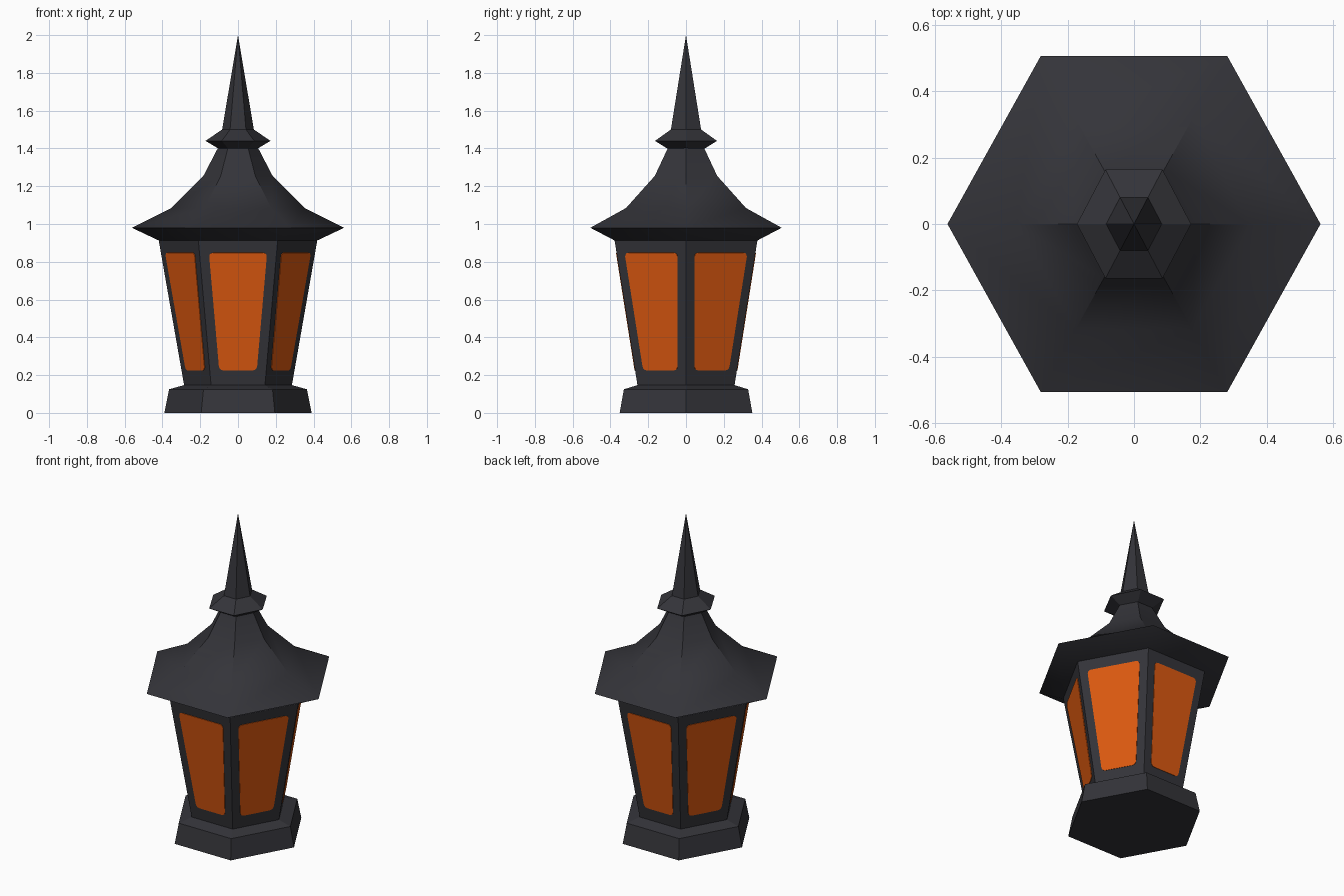
import bpy, bmesh, math
from mathutils import Vector

if "Cube" in bpy.data.objects:
    bpy.data.objects.remove(bpy.data.objects["Cube"])

def material(name, col):
    m = bpy.data.materials.new(name)
    m.diffuse_color = (*col, 1)
    m.use_nodes = True
    m.node_tree.nodes["Principled BSDF"].inputs["Base Color"].default_value = m.diffuse_color
    return m

IRON = material("dark iron", (0.034, 0.034, 0.041))
GLOW = material("amber glass", (0.72, 0.10, 0.005))

def corner(i, r, z, sy):
    a = math.radians(60 * i)
    return Vector((r * math.cos(a), r * sy * math.sin(a), z))

def finish(name, bm, mat):
    bmesh.ops.recalc_face_normals(bm, faces=bm.faces)
    me = bpy.data.meshes.new(name)
    bm.to_mesh(me)
    bm.free()
    me.materials.append(mat)
    ob = bpy.data.objects.new(name, me)
    bpy.context.collection.objects.link(ob)
    return ob

def hex_stack(name, profile, sy=1.04):
    """Six-sided solid from (radius, height) rings; radius 0 makes a tip."""
    bm = bmesh.new()
    rings = []
    for r, z in profile:
        if r == 0:
            rings.append([bm.verts.new((0, 0, z))] * 6)
        else:
            rings.append([bm.verts.new(corner(i, r, z, sy)) for i in range(6)])
    for lo, hi in zip(rings, rings[1:]):
        for i in range(6):
            j = (i + 1) % 6
            quad = [lo[i], lo[j], hi[j], hi[i]]
            bm.faces.new(list(dict.fromkeys(quad)))
    bm.faces.new(rings[0][::-1])
    if profile[-1][0]:
        bm.faces.new(rings[-1])
    return finish(name, bm, IRON)

# Solid parts, bottom to top
hex_stack("base", [(0.39, 0), (0.365, 0.125), (0.285, 0.147)])
hex_stack("lamp_body", [(0.285, 0.145), (0.42, 0.915)])
roof = hex_stack("roof", [(0.42, 0.913), (0.562, 0.98), (0.352, 1.085),
                          (0.183, 1.255), (0.105, 1.405)])
hex_stack("collar", [(0.105, 1.40), (0.172, 1.44), (0.084, 1.50)], 1.1)
hex_stack("spire", [(0.084, 1.499), (0, 2.0)], 1.1)

# Roof slopes blend softly
bpy.context.view_layer.objects.active = roof
roof.select_set(True)
bpy.ops.object.shade_smooth_by_angle(angle=math.radians(40))

# Glass panes: thin round-cornered plates on each body side
def body_radius(z):
    return 0.285 + (z - 0.145) / 0.77 * 0.135

def pane(k, z0=0.225, z1=0.848, margin=0.05, rad=0.022):
    def edge_point(i, z):
        a, b = (corner(n, body_radius(z), z, 1.04) for n in (i, i + 1))
        d = (b - a).normalized() * margin
        return a + d, b - d
    a, b = edge_point(k, z0)
    d, c = edge_point(k, z1)
    pts = [a, b, c, d]
    normal = (b - a).cross(d - a).normalized()
    bm = bmesh.new()
    loop = []
    for n, p in enumerate(pts):
        u = (pts[n - 1] - p).normalized() * rad
        v = (pts[(n + 1) % 4] - p).normalized() * rad
        for s in range(4):
            t = math.radians(30 * s)
            q = p + u * (1 - math.sin(t)) + v * (1 - math.cos(t))
            loop.append(q)
    front = [bm.verts.new(q + normal * 0.003) for q in loop]
    back = [bm.verts.new(q - normal * 0.002) for q in loop]
    bm.faces.new(front)
    bm.faces.new(back[::-1])
    for i in range(len(loop)):
        j = (i + 1) % len(loop)
        bm.faces.new([back[i], back[j], front[j], front[i]])
    finish(f"glass_pane_{k + 1}", bm, GLOW)

for k in range(6):
    pane(k)
